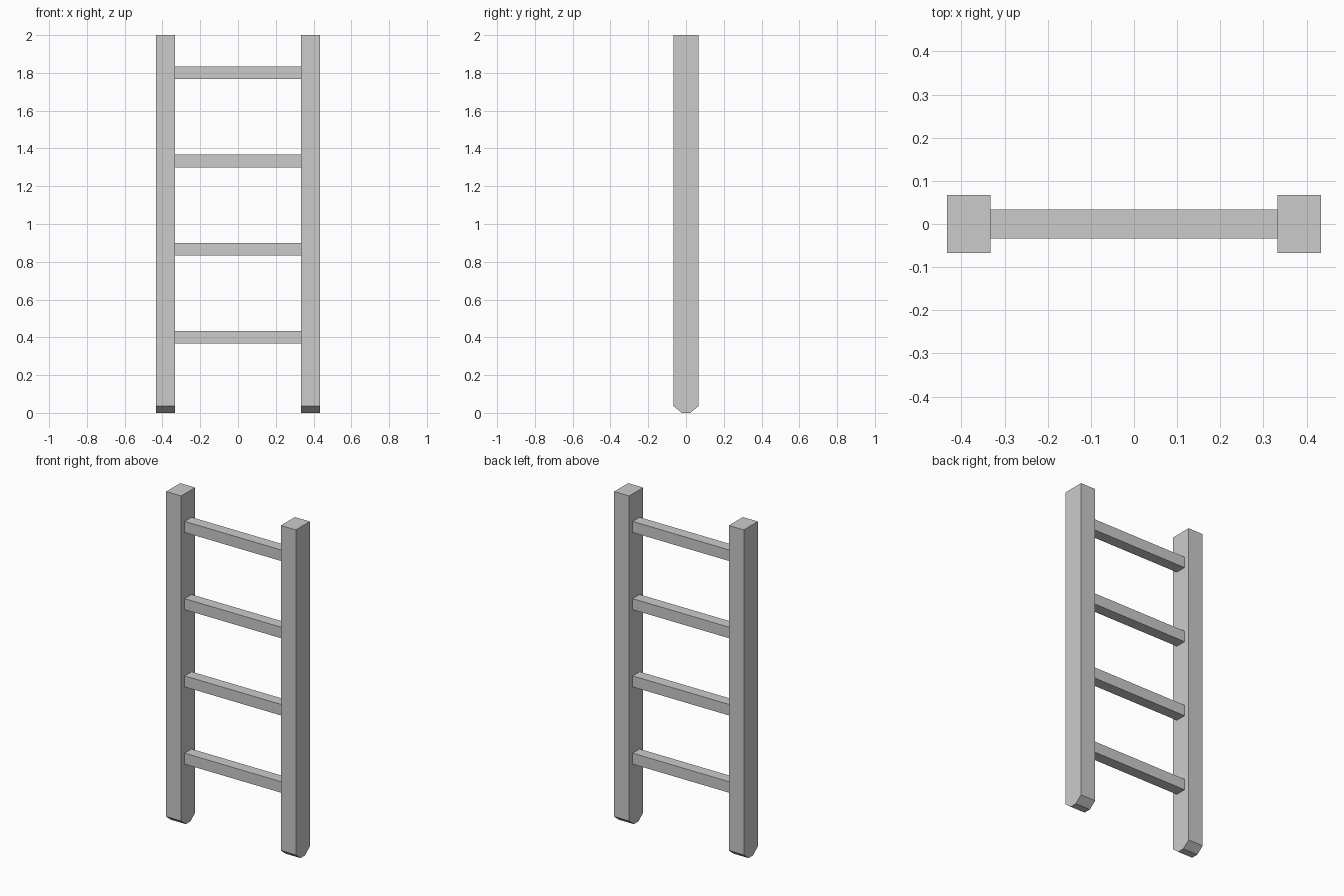
import bpy, bmesh

if "Cube" in bpy.data.objects:
    bpy.data.objects.remove(bpy.data.objects["Cube"])

INNER, OUTER = 0.333, 0.433   # post x extents
HALF_DEPTH = 0.0667           # post half depth in y


def prism_x(name, profile, x0, x1):
    """Extrude a closed (y, z) profile along x."""
    bm = bmesh.new()
    face = bm.faces.new([bm.verts.new((x0, y, z)) for y, z in profile])
    ext = bmesh.ops.extrude_face_region(bm, geom=[face])["geom"]
    verts = [g for g in ext if isinstance(g, bmesh.types.BMVert)]
    bmesh.ops.translate(bm, verts=verts, vec=(x1 - x0, 0, 0))
    bmesh.ops.recalc_face_normals(bm, faces=bm.faces)
    mesh = bpy.data.meshes.new(name)
    bm.to_mesh(mesh)
    bm.free()
    obj = bpy.data.objects.new(name, mesh)
    bpy.context.collection.objects.link(obj)
    return obj


# Side posts with tapered feet
post = [(-0.022, 0), (0.022, 0), (HALF_DEPTH, 0.036), (HALF_DEPTH, 2),
        (-HALF_DEPTH, 2), (-HALF_DEPTH, 0.036)]
prism_x("left_post", post, -OUTER, -INNER)
prism_x("right_post", post, INNER, OUTER)

# Square rungs between the posts
r = 0.0333
for i in range(4):
    z = 0.4 + i * 0.4667
    prism_x(f"rung_{i + 1}", [(-r, z - r), (r, z - r), (r, z + r), (-r, z + r)],
            -INNER, INNER)
